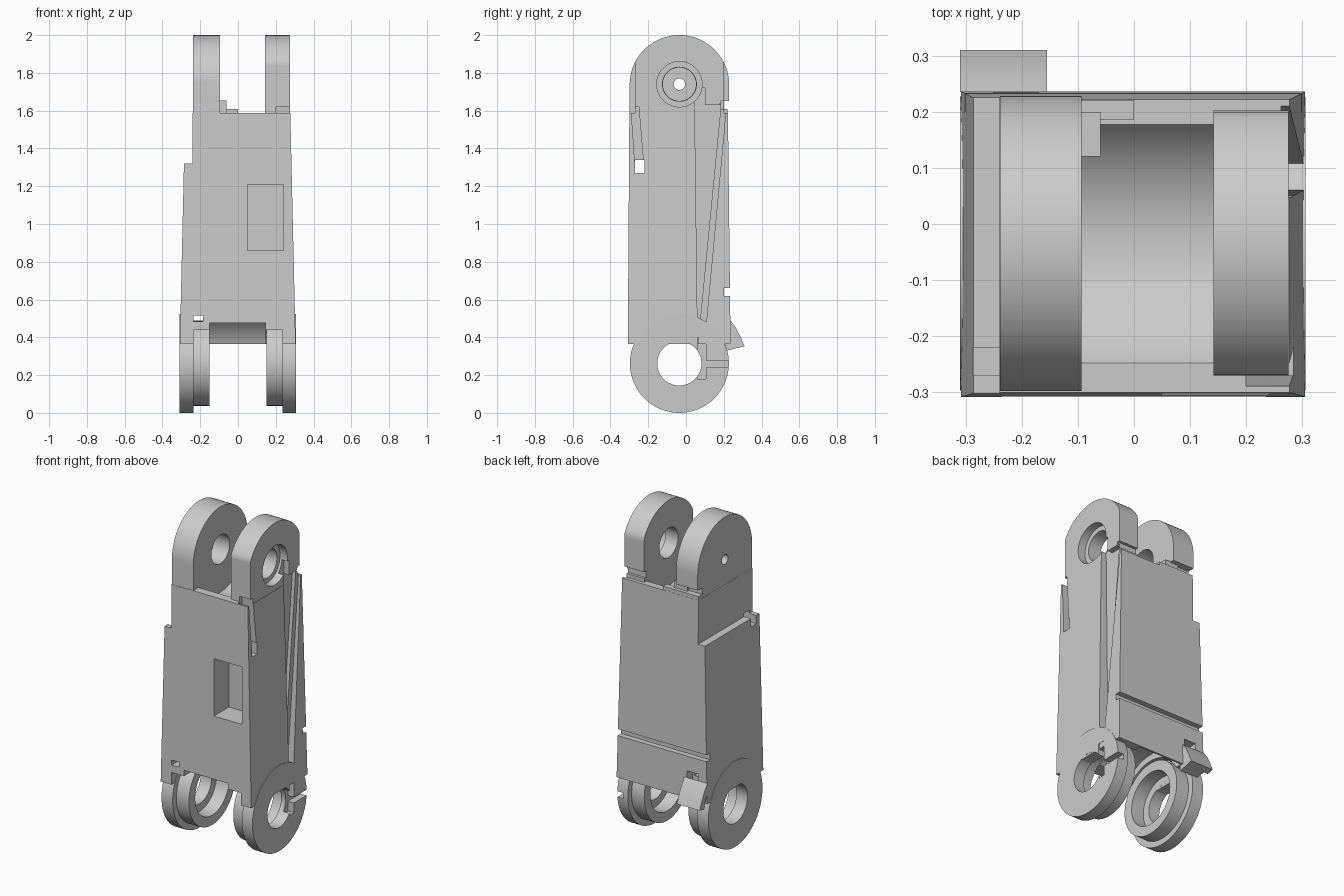
import bpy, bmesh, math

if "Cube" in bpy.data.objects:
    bpy.data.objects.remove(bpy.data.objects["Cube"], do_unlink=True)

grey = bpy.data.materials.new("plain_grey")
grey.use_nodes = True
grey.diffuse_color = (0.6, 0.6, 0.6, 1)
grey.node_tree.nodes["Principled BSDF"].inputs["Base Color"].default_value = (0.6, 0.6, 0.6, 1)

AXIS_Y, TOP_Z, LOW_Z = -0.035, 1.74, 0.262   # pivot axes run along x


def make(name, bm):
    bmesh.ops.recalc_face_normals(bm, faces=bm.faces)
    mesh = bpy.data.meshes.new(name)
    bm.to_mesh(mesh)
    bm.free()
    ob = bpy.data.objects.new(name, mesh)
    mesh.materials.append(grey)
    bpy.context.scene.collection.objects.link(ob)
    return ob


def loft(name, low, high):
    """Solid between two matching outlines."""
    bm = bmesh.new()
    a = [bm.verts.new(p) for p in low]
    b = [bm.verts.new(p) for p in high]
    bm.faces.new(a)
    bm.faces.new(b)
    for i in range(len(a)):
        j = (i + 1) % len(a)
        bm.faces.new((a[i], a[j], b[j], b[i]))
    return make(name, bm)


def prism(name, x0, x1, pts):
    """Outline in (y, z) extruded along x."""
    return loft(name, [(x0, y, z) for y, z in pts], [(x1, y, z) for y, z in pts])


def box(name, x0, x1, y0, y1, z0, z1):
    return prism(name, x0, x1, [(y0, z0), (y1, z0), (y1, z1), (y0, z1)])


def disc(name, x0, x1, z, r, n=72):
    turn = [2 * math.pi * i / n for i in range(n)]
    return prism(name, x0, x1, [(AXIS_Y + r * math.cos(t), z + r * math.sin(t)) for t in turn])


def cut(ob, *cutters):
    for c in cutters:
        c.hide_render = True
        m = ob.modifiers.new("cut", 'BOOLEAN')
        m.operation, m.solver, m.object = 'DIFFERENCE', 'EXACT', c
    bpy.context.view_layer.update()
    deps = bpy.context.evaluated_depsgraph_get()
    mesh = bpy.data.meshes.new_from_object(ob.evaluated_get(deps))
    ob.modifiers.clear()
    ob.data = mesh
    for c in cutters:
        bpy.data.objects.remove(c, do_unlink=True)


def channel_cutters():
    """Wedge channel and slanted strip on the +x side, plus the front slit."""
    return [
        prism("cutter", 0.24, 0.4, [(0.045, 1.72), (0.1, 1.72), (0.1, 1.63), (0.185, 1.63), (0.062, 0.36)]),
        prism("cutter", 0.262, 0.4, [(0.18, 1.64), (0.215, 1.64), (0.1, 0.4), (0.055, 0.4)]),
        prism("cutter", 0.2, 0.4, [(-0.291, 1.62), (-0.268, 1.28), (-0.222, 1.28), (-0.25, 1.62)]),
    ]


def window():
    return box("cutter", -0.5, 0.5, -0.27, -0.22, 1.27, 1.34)


# Tapered main body
def ring(x0, x1, y0, y1, z):
    return [(x0, y0, z), (x1, y0, z), (x1, y1, z), (x0, y1, z)]


body = loft("main_body", ring(-0.308, 0.305, -0.308, 0.236, 0.365),
            ring(-0.28, 0.277, -0.3, 0.222, 1.587))
cut(body,
    disc("cutter", -0.095, 0.142, TOP_Z, 0.262),
    box("cutter", -0.5, -0.24, -0.5, 0.5, 1.32, 1.8),
    disc("cutter", -0.15, 0.146, LOW_Z, 0.28),
    box("cutter", -0.15, 0.146, -0.5, 0.0, 0.2, 0.475),
    disc("cutter", -0.236, 0.235, LOW_Z, 0.24),
    box("cutter", -0.236, 0.235, -0.5, 0.0, 0.2, 0.44),
    box("cutter", 0.05, 0.24, -0.5, -0.16, 0.86, 1.21),
    box("cutter", -0.5, 0.5, 0.2, 0.5, 0.62, 0.66),
    box("cutter", -0.235, -0.185, -0.5, 0.5, 0.485, 0.515),
    box("cutter", -0.25, -0.17, 0.18, 0.5, 0.44, 0.53),
    window(), *channel_cutters())

# Raised rim on the back and its small foot beside the lug
box("back_rim", -0.239, 0.0, 0.185, 0.221, 1.5, 1.61)
box("lug_foot", -0.15, -0.06, 0.12, 0.2, 1.5, 1.655)


# Upper lugs
def lug(name, x0, x1, y0, y1):
    arc = [math.pi * i / 40 for i in range(41)]
    pts = [(AXIS_Y + 0.263 * math.cos(t), TOP_Z + 0.26 * math.sin(t)) for t in arc]
    pts = [(min(y1, max(y0, y)), z) for y, z in pts]
    clean = [p for i, p in enumerate(pts) if i == 0 or math.dist(p, pts[i - 1]) > 0.002]
    return prism(name, x0, x1, clean + [(y0, 1.42), (min(y1, 0.2), 1.42), (min(y1, 0.2), 1.6), (y1, 1.65)])


def notch():
    return box("cutter", -0.5, 0.5, 0.185, 0.5, 1.61, 1.65)


left_lug = lug("small_hole_lug", -0.239, -0.094, -0.298, 0.228)
cut(left_lug, disc("cutter", -0.5, 0.0, TOP_Z, 0.03),
    disc("cutter", -0.2, 0.0, TOP_Z, 0.088), notch(), window())

right_lug = lug("large_hole_lug", 0.142, 0.275, -0.27, 0.202)
cut(right_lug, disc("cutter", 0.0, 0.5, TOP_Z, 0.09),
    disc("cutter", 0.225, 0.5, TOP_Z, 0.12), notch(), window(), *channel_cutters())

# Lower hinge rings: wide outer flange and narrower inner collar
for side, sign, edge in (("minus", -1, 0.31), ("plus", 1, 0.306)):
    flange = disc("outer_ring_" + side, sign * 0.235, sign * edge, LOW_Z, 0.262)
    cut(flange, disc("cutter", -0.5, 0.5, LOW_Z, 0.117))
    if sign > 0:
        cut(flange, box("cutter", 0.265, 0.5, 0.06, 0.105, 0.18, 0.4),
            box("cutter", 0.265, 0.5, 0.06, 0.5, 0.24, 0.275))
    collar = disc("inner_ring_" + side, sign * 0.15, sign * 0.237, LOW_Z, 0.225)
    cut(collar, disc("cutter", -0.5, 0.5, LOW_Z, 0.165))

# Clip hooked on the lower back
prism("clip_arm", -0.275, -0.156, [(0.2, 0.42), (0.235, 0.45), (0.285, 0.41), (0.275, 0.345), (0.215, 0.33)])
prism("clip_tab", -0.31, -0.155, [(0.235, 0.49), (0.265, 0.45), (0.29, 0.4), (0.31, 0.352), (0.268, 0.343),
                                   (0.255, 0.39), (0.235, 0.43)])

# Crisp edges, smooth round surfaces
bpy.ops.object.select_all(action='DESELECT')
for ob in bpy.context.scene.objects:
    if ob.type == 'MESH':
        ob.select_set(True)
        bpy.context.view_layer.objects.active = ob
bpy.ops.object.shade_smooth_by_angle()
